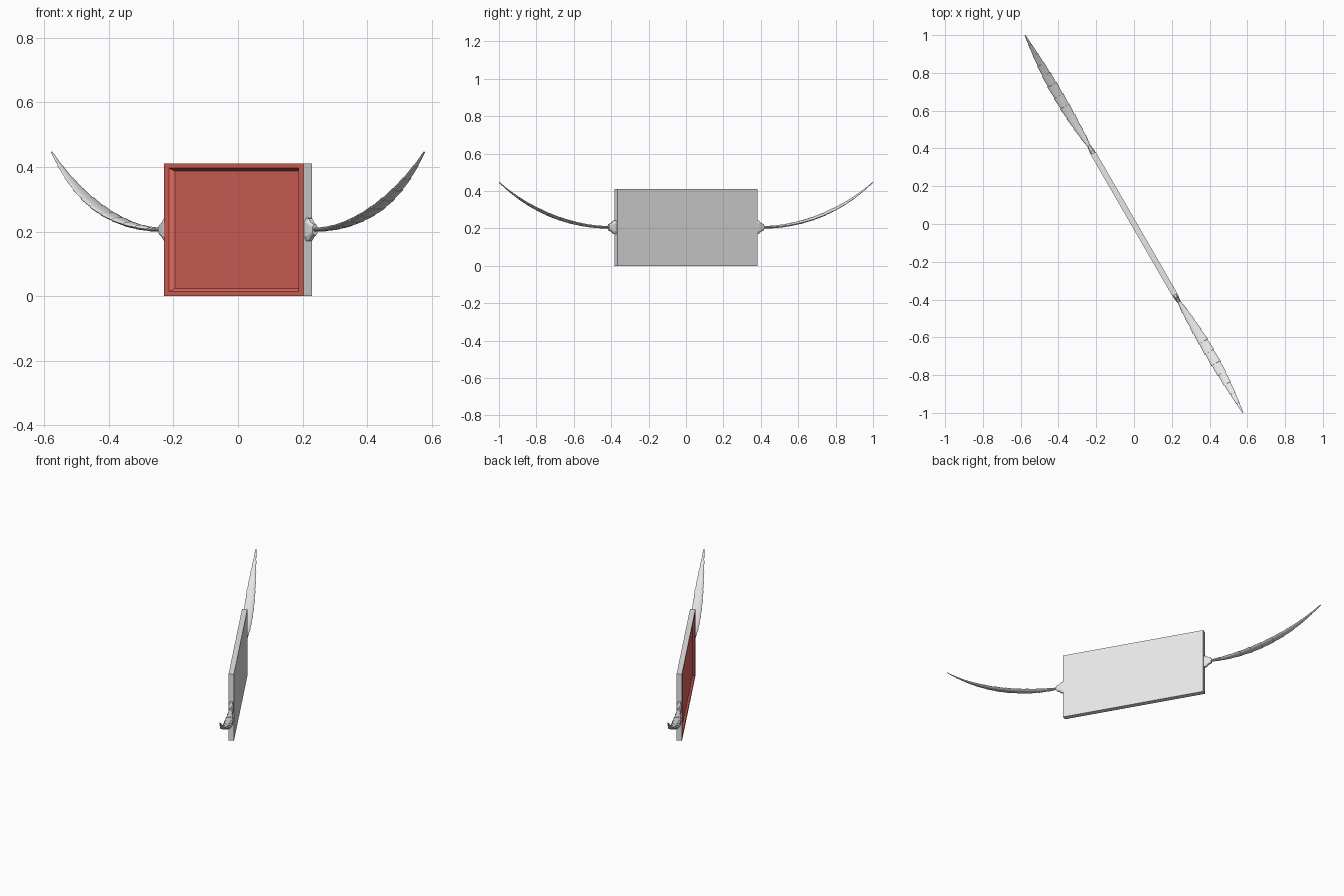
import bpy, bmesh, math
from mathutils import Vector, Matrix
from mathutils.geometry import interpolate_bezier

cube = bpy.data.objects.get("Cube")
if cube:
    bpy.data.objects.remove(cube, do_unlink=True)

TURN = math.radians(-60)      # the whole model is turned about z
HALF_LEN, HALF_THICK, HEIGHT = 0.433, 0.0152, 0.411
MID_Z = 0.206


def material(name, rgb):
    mat = bpy.data.materials.new(name)
    mat.use_nodes = True
    mat.diffuse_color = (*rgb, 1)
    mat.node_tree.nodes["Principled BSDF"].inputs["Base Color"].default_value = (*rgb, 1)
    return mat


grey = material("light grey", (0.8, 0.8, 0.8))
red = material("red", (0.8, 0.145, 0.118))


def finish(bm, name, mats, angle):
    bmesh.ops.recalc_face_normals(bm, faces=bm.faces)
    mesh = bpy.data.meshes.new(name)
    bm.to_mesh(mesh)
    bm.free()
    for mat in mats:
        mesh.materials.append(mat)
    obj = bpy.data.objects.new(name, mesh)
    bpy.context.collection.objects.link(obj)
    obj.rotation_euler.z = angle
    if "horn" in name:
        bpy.ops.object.select_all(action="DESELECT")
        obj.select_set(True)
        bpy.context.view_layer.objects.active = obj
        bpy.ops.object.shade_smooth_by_angle(angle=math.radians(35))
    return obj


def loft(bm, rings):
    """Skin a list of point rings and close both ends."""
    loops = [[bm.verts.new(p) for p in ring] for ring in rings]
    for a, b in zip(loops, loops[1:]):
        for i in range(len(a)):
            j = (i + 1) % len(a)
            bm.faces.new((a[i], a[j], b[j], b[i]))
    bm.faces.new(loops[0])
    bm.faces.new(loops[-1])


# Panel: red framed front with a sloping recess, grey back and edges
def rect(inset_x, inset_z, y):
    x, lo, hi = HALF_LEN - inset_x, inset_z, HEIGHT - inset_z
    return [(-x, y, lo), (x, y, lo), (x, y, hi), (-x, y, hi)]


bm = bmesh.new()
loft(bm, [rect(0, 0, HALF_THICK),
          rect(0, 0, -HALF_THICK),
          rect(0.032, 0.0145, -HALF_THICK),
          rect(0.048, 0.024, -HALF_THICK + 0.012)])
for f in bm.faces:
    inside = all(v.co.y < HALF_THICK - 0.001 for v in f.verts)
    f.material_index = 1 if inside else 0
finish(bm, "panel", [grey, red], TURN)


# Collar: tapered chamfered block joining a horn to the panel end
def collar_ring(x, half_y, half_z):
    cy, cz = half_y * 0.5, half_z * 0.6
    corners = [(half_y, cz), (cy, half_z), (-cy, half_z), (-half_y, cz)]
    corners += [(-y, -z) for y, z in corners]
    return [(x, y, MID_Z + z) for y, z in corners]


def make_collar(name, angle):
    bm = bmesh.new()
    loft(bm, [collar_ring(HALF_LEN - 0.003, 0.0135, 0.036),
              collar_ring(0.447, 0.0135, 0.035),
              collar_ring(0.463, 0.0115, 0.022),
              collar_ring(0.478, 0.009, 0.016)])
    finish(bm, name, [grey], angle)


# Horn: flattened, overlapping segments swept along an upward curve
SEGMENTS, SIDES = 11, 12
PATH = interpolate_bezier(Vector((0.47, 0, MID_Z)), Vector((0.70, 0, MID_Z)),
                          Vector((0.95, 0, 0.28)), Vector((1.153, 0, 0.446)), 101)


def horn_ring(t, scale):
    k = min(round(t * 100), 100)
    centre = PATH[k] + Vector((0, 0.007 * math.sin(math.pi * t), 0))
    tangent = (PATH[min(k + 1, 100)] - PATH[max(k - 1, 0)]).normalized()
    up = Vector((-tangent.z, 0, tangent.x))
    swell = math.sin(math.pi * t ** 0.9)
    wide = (0.009 - 0.006 * t + 0.022 * swell) * scale
    thick = (0.006 - 0.004 * t + 0.004 * swell) * scale
    ring = []
    for i in range(SIDES):
        a = math.tau * i / SIDES
        ring.append(centre + Vector((0, wide * math.cos(a), 0)) + up * thick * math.sin(a))
    return ring


def make_horn(name, angle):
    bm = bmesh.new()
    rings = []
    for i in range(SEGMENTS):
        start, end = i / SEGMENTS, (i + 1) / SEGMENTS
        rings += [horn_ring(start, 0.88),
                  horn_ring((start + end) / 2, 0.97),
                  horn_ring(end, 1.04)]
    loft(bm, rings)
    finish(bm, name, [grey], angle)


for side, angle in (("left", TURN), ("right", TURN + math.pi)):
    make_collar(side + "_collar", angle)
    make_horn(side + "_horn", angle)
